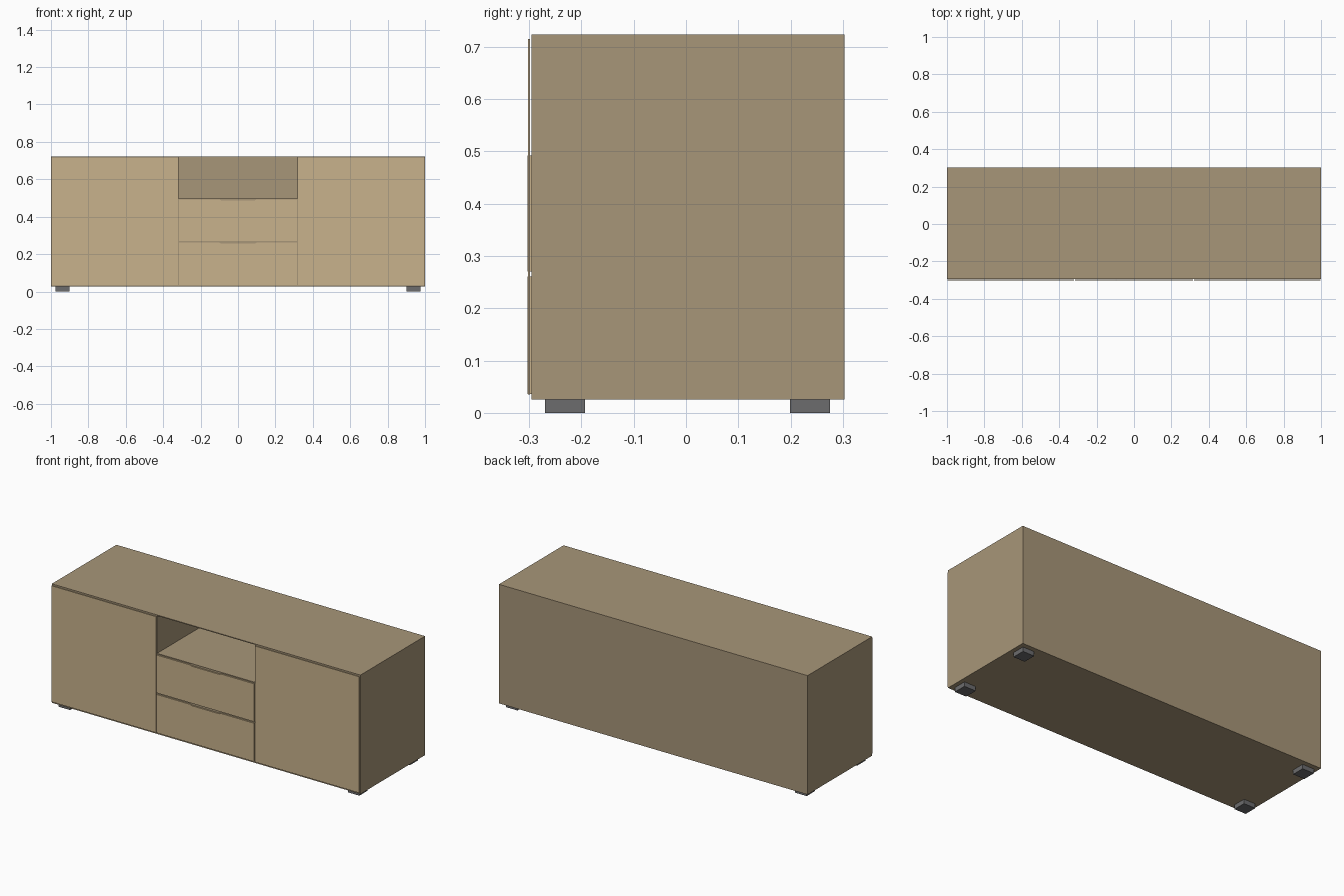
import bpy, bmesh

if "Cube" in bpy.data.objects:
    bpy.data.objects.remove(bpy.data.objects["Cube"])


def material(name, rgb):
    m = bpy.data.materials.new(name)
    m.diffuse_color = (*rgb, 1)
    m.use_nodes = True
    m.node_tree.nodes["Principled BSDF"].inputs["Base Color"].default_value = m.diffuse_color
    return m


BODY = material("wood_body", (0.39, 0.305, 0.19))
FRONT = material("wood_front", (0.58, 0.445, 0.262))
FOOT = material("dark_foot", (0.15, 0.15, 0.155))


def prism(name, profile, y0, y1, mat):
    """Extrude an x-z outline from y0 back to y1."""
    bm = bmesh.new()
    face = bm.faces.new([bm.verts.new((x, y0, z)) for x, z in profile])
    ext = bmesh.ops.extrude_face_region(bm, geom=[face])
    verts = [g for g in ext["geom"] if isinstance(g, bmesh.types.BMVert)]
    bmesh.ops.translate(bm, verts=verts, vec=(0, y1 - y0, 0))
    bmesh.ops.recalc_face_normals(bm, faces=bm.faces)
    mesh = bpy.data.meshes.new(name)
    bm.to_mesh(mesh)
    bm.free()
    mesh.materials.append(mat)
    obj = bpy.data.objects.new(name, mesh)
    bpy.context.collection.objects.link(obj)
    return obj


def box(name, x0, x1, y0, y1, z0, z1, mat):
    return prism(name, [(x0, z0), (x1, z0), (x1, z1), (x0, z1)], y0, y1, mat)


# Carcass with the open centre niche cut out of it
carcass = box("carcass", -1, 1, -0.295, 0.303, 0.026, 0.723, BODY)
cutter = box("niche_cutter", -0.318, 0.318, -0.35, 0.29, 0.498, 0.718, BODY)
cutter.hide_render = True
mod = carcass.modifiers.new("niche", 'BOOLEAN')
mod.operation = 'DIFFERENCE'
mod.solver = 'EXACT'
mod.object = cutter
bpy.context.view_layer.objects.active = carcass
bpy.ops.object.modifier_apply(modifier="niche")
bpy.data.objects.remove(cutter)

# Doors, standing slightly proud of the carcass
for side, x0, x1 in (("left", -0.997, -0.321), ("right", 0.321, 0.997)):
    box(side + "_door", x0, x1, -0.302, -0.298, 0.035, 0.715, FRONT)

# Drawer fronts with a shallow finger dip in the top edge
for name, z0, z1 in (("lower_drawer", 0.036, 0.261), ("upper_drawer", 0.27, 0.492)):
    outline = [(-0.316, z0), (0.316, z0), (0.316, z1), (0.1, z1), (0.09, z1 - 0.005),
               (-0.09, z1 - 0.005), (-0.1, z1), (-0.316, z1)]
    prism(name, outline, -0.303, -0.2955, FRONT)

# Feet
for side, sx in (("left", -1), ("right", 1)):
    for end, y0 in (("front", -0.269), ("back", 0.199)):
        xs = sorted((sx * 0.9, sx * 0.975))
        box(f"{end}_{side}_foot", *xs, y0, y0 + 0.076, 0, 0.026, FOOT)
